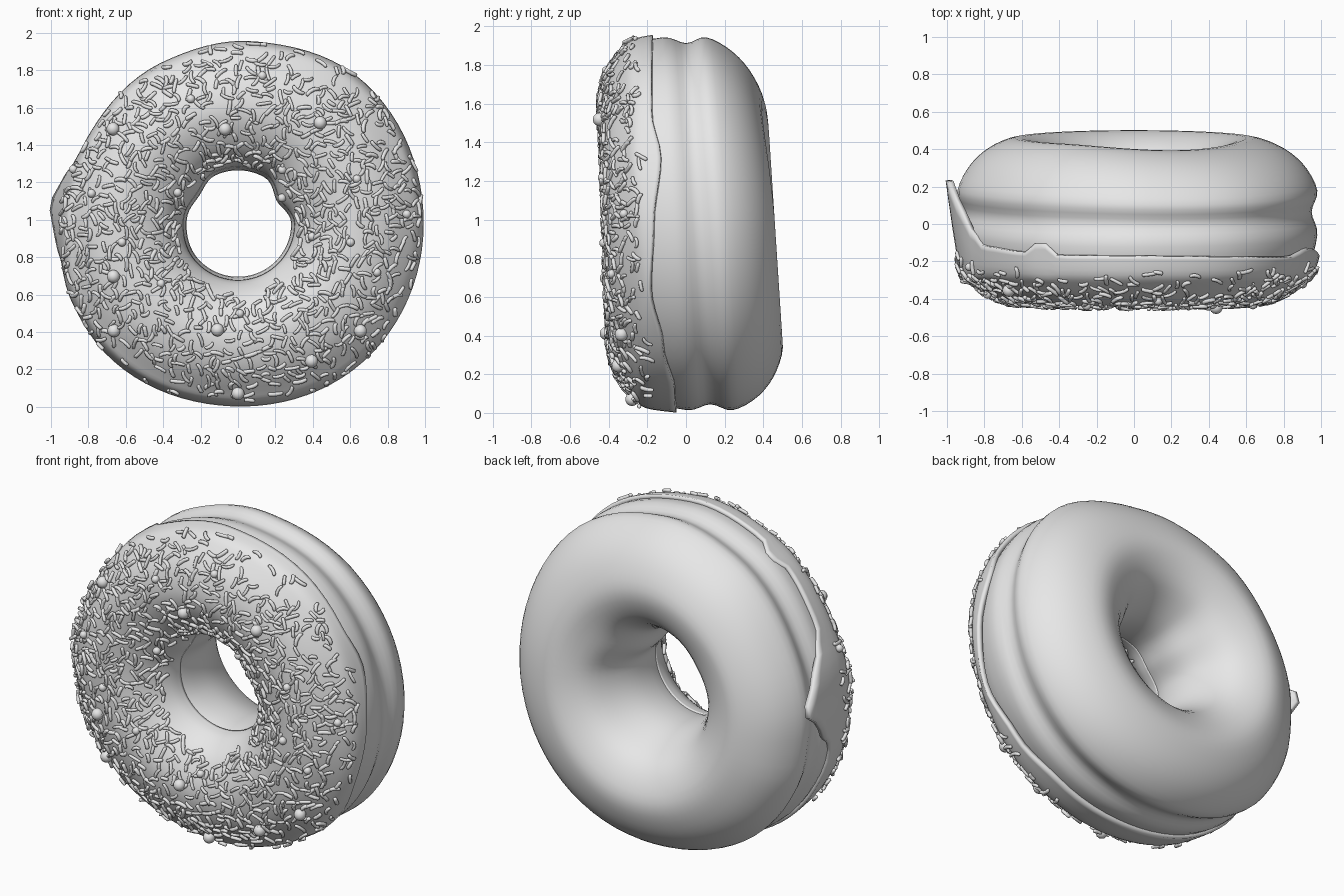
import bpy, bmesh, math, random
from mathutils import Vector

random.seed(7)
if "Cube" in bpy.data.objects:
    bpy.data.objects.remove(bpy.data.objects["Cube"])

MID = 0.98          # height of the ring's axis
DOUGH_LEAN = 0.065  # the ring leans slightly forward at the top
ICING_LEAN = 0.035

grey = bpy.data.materials.new("plain grey")
grey.use_nodes = True
grey.diffuse_color = (0.8, 0.8, 0.8, 1)
grey.node_tree.nodes["Principled BSDF"].inputs["Base Color"].default_value = grey.diffuse_color


def finish(bm, name, angle=50):
    bmesh.ops.recalc_face_normals(bm, faces=bm.faces)
    mesh = bpy.data.meshes.new(name)
    bm.to_mesh(mesh)
    bm.free()
    obj = bpy.data.objects.new(name, mesh)
    bpy.context.collection.objects.link(obj)
    mesh.materials.append(grey)
    bpy.ops.object.select_all(action='DESELECT')
    obj.select_set(True)
    bpy.context.view_layer.objects.active = obj
    bpy.ops.object.shade_smooth_by_angle(angle=math.radians(angle))
    return obj


def spline(points, u, closed=False):
    """Catmull-Rom position at u in 0..1 along (radius, depth) points."""
    n = len(points)
    spans = n if closed else n - 1
    i = min(int(u * spans), spans - 1)
    t = u * spans - i
    pick = (lambda k: points[k % n]) if closed else (lambda k: points[max(0, min(n - 1, k))])
    a, b, c, d = (Vector(pick(i + k)) for k in (-1, 0, 1, 2))
    return b + t / 2 * (c - a + t * (2 * a - 5 * b + 4 * c - d + t * (3 * (b - c) + d - a)))


def by_angle(table, angle):
    """Look up a (degrees, value) table around the ring."""
    deg = math.degrees(angle) % 360
    for (a, p), (b, q) in zip(table, table[1:]):
        if a <= deg <= b:
            t = (deg - a) / (b - a)
            return p + (q - p) * t * t * (3 - 2 * t)


def place(angle, r, y):
    return Vector((r * math.cos(angle), y, MID + r * math.sin(angle)))


def skin(bm, rings, close_across):
    """Join vertex rings around the axis into quads."""
    for i, ring in enumerate(rings):
        after = rings[(i + 1) % len(rings)]
        m = len(ring)
        for j in range(m if close_across else m - 1):
            k = (j + 1) % m
            bm.faces.new((ring[j], ring[k], after[k], after[j]))


# Uneven outline: how far the rim swells or shrinks, and where the hole is pinched
RIM = [(0, .015), (50, .035), (85, .0), (115, -.025), (150, -.05), (185, -.02),
       (205, .005), (225, .015), (265, 0), (315, .02), (360, .015)]
PINCH = [(0, 0), (30, .045), (60, .0), (115, 0), (145, .03), (175, .01), (220, 0), (360, 0)]
# The back sinks a little at the upper left
SINK = [(0, 0), (65, .03), (130, 0), (360, 0)]


def uneven(angle, r):
    rim = by_angle(RIM, angle) * max(0, min(1, (r - 0.6) / 0.33))
    return r + rim - by_angle(PINCH, angle) * max(0, min(1, (0.5 - r) / 0.2))


# Dough ring with a groove around its rim
DOUGH = [(0.285, 0.04), (0.33, 0.22), (0.43, 0.38), (0.6, 0.46), (0.76, 0.42),
         (0.89, 0.32), (0.965, 0.18), (0.935, 0.065), (0.965, -0.06), (0.9, -0.26),
         (0.76, -0.35), (0.6, -0.38), (0.43, -0.31), (0.312, -0.16)]


def dough_point(angle, u):
    r, y = spline(DOUGH, u, True)
    sink = by_angle(SINK, angle) * max(0, min(1, y / 0.3))
    return place(angle, uneven(angle, r), y - sink - DOUGH_LEAN * r * math.sin(angle))


bm = bmesh.new()
skin(bm, [[bm.verts.new(dough_point(math.tau * i / 72, j / 56)) for j in range(56)]
          for i in range(72)], True)
finish(bm, "dough")

# Icing edge depth by angle, with one long drip on the right side
EDGE = [(0, -.17), (20, -.13), (35, -.18), (115, -.17), (122, -.09), (128, -.15),
        (150, -.12), (160, -.03), (167, .12), (174, .25), (184, .08), (195, -.06),
        (270, -.05), (300, -.06), (320, -.12), (340, -.19), (360, -.17)]
ICING = [(0.302, -0.14), (0.322, -0.22), (0.4, -0.33), (0.52, -0.4), (0.64, -0.42),
         (0.78, -0.385), (0.9, -0.3), (0.955, -0.24)]


def icing_point(angle, u):
    lean = ICING_LEAN * math.sin(angle)
    depth = by_angle(EDGE, angle)
    drip = max(0, depth + 0.05) * 0.2
    pts = [(r, y - lean * r) for r, y in ICING]
    r, y = spline(pts + [(0.978 + drip, depth)], u)
    return place(angle, uneven(angle, r), y)


bm = bmesh.new()
skin(bm, [[bm.verts.new(icing_point(math.tau * i / 90, j / 32)) for j in range(33)]
          for i in range(90)], False)
icing = finish(bm, "icing")
# make sure the skin thickens towards the dough
mesh = icing.data
front = min(mesh.polygons, key=lambda p: p.center.y)
if front.normal.y > 0:
    mesh.flip_normals()
shell = icing.modifiers.new("thickness", 'SOLIDIFY')
shell.thickness = 0.03
shell.offset = -1


def icing_frame(angle, u):
    """Position, normal, two tangents and profile speed on the icing."""
    p = icing_point(angle, u)
    around = (icing_point(angle + 0.02, u) - icing_point(angle - 0.02, u)).normalized()
    across = icing_point(angle, u + 0.01) - icing_point(angle, u - 0.01)
    normal = around.cross(across).normalized()
    if normal.dot(p - place(angle, 0.63, -0.05)) < 0:
        normal.negate()
    return p, normal, around, across.normalized(), across.length


# Rod sprinkles: short bent capsules scattered on the icing
SPOKES = [math.tau * k / 7 for k in range(7)]
TAPER = [(-1, 0.45), (-0.85, 0.95), (-0.3, 1), (0.3, 1), (0.85, 0.95), (1, 0.45)]


def add_rod(bm, centre, along, side, up, half, thick, bend):
    rings = []
    for t, width in TAPER:
        mid = centre + along * (t * half) + side * (bend * (t * t - 0.4))
        rings.append([bm.verts.new(mid + thick * width * (side * math.cos(a) + up * math.sin(a)))
                      for a in SPOKES])
    for a, b in zip(rings, rings[1:]):
        for k in range(7):
            n = (k + 1) % 7
            bm.faces.new((a[k], a[n], b[n], b[k]))
    bm.faces.new(rings[0])
    bm.faces.new(rings[-1])


bm = bmesh.new()
spots = []
while len(spots) < 1000:
    angle, u = random.uniform(0, math.tau), random.uniform(0.07, 0.9)
    p, normal, around, across, speed = icing_frame(angle, u)
    r = math.hypot(p.x, p.z - MID)
    low = max(0, -math.sin(angle))
    # even spread over the surface; bare patch low in the hole, sparse upper and lower rim
    if random.random() > r * speed / 0.03 or r < 0.32 + 0.07 * low:
        continue
    if r > 0.88 and random.random() < 0.3 + 0.5 * abs(math.sin(angle)):
        continue
    if any((p - q).length_squared < 0.001 for q in spots):
        continue
    spots.append(p)
    turn = random.uniform(0, math.tau)
    along = around * math.cos(turn) + across * math.sin(turn)
    along = (along + normal * random.uniform(-0.15, 0.15)).normalized()
    side = normal.cross(along).normalized()
    up = along.cross(side)
    add_rod(bm, p + normal * random.uniform(0.004, 0.013), along, side, up,
            random.uniform(0.024, 0.042), random.uniform(0.009, 0.012),
            random.uniform(-0.012, 0.012))
finish(bm, "rod_sprinkles", 60)


# Ball sprinkles, placed by their front position
def add_ball(bm, x, z, radius):
    angle, r = math.atan2(z - MID, x), math.hypot(x, z - MID)
    u = min((k / 100 for k in range(5, 90)),
            key=lambda v: abs(math.hypot(*(icing_point(angle, v) - Vector((0, 0, MID))).xz) - r))
    p, normal, *_ = icing_frame(angle, u)
    ball = bmesh.ops.create_uvsphere(bm, u_segments=14, v_segments=9, radius=radius)
    bmesh.ops.translate(bm, verts=ball["verts"], vec=p + normal * radius * 0.4)


BIG = [(-.66, 1.48), (-.07, 1.49), (.44, 1.52), (-.66, .7), (-.66, .41), (-.11, .41),
       (.65, .41), (0, .08), (.39, .25)]
SMALL = [(.24, 1.12), (.24, 1.27), (.6, .88), (-.62, .88), (.4, .91), (-.88, 1.27),
         (.64, 1.22), (-.33, 1.15), (.13, 1.77), (.9, 1.03), (-.78, 1.14), (.01, .49),
         (.74, .72), (-.41, .66), (-.25, 1.64)]
bm = bmesh.new()
for x, z in BIG:
    add_ball(bm, x, z, 0.035)
for x, z in SMALL:
    add_ball(bm, x, z, 0.023)
finish(bm, "ball_sprinkles", 60)
